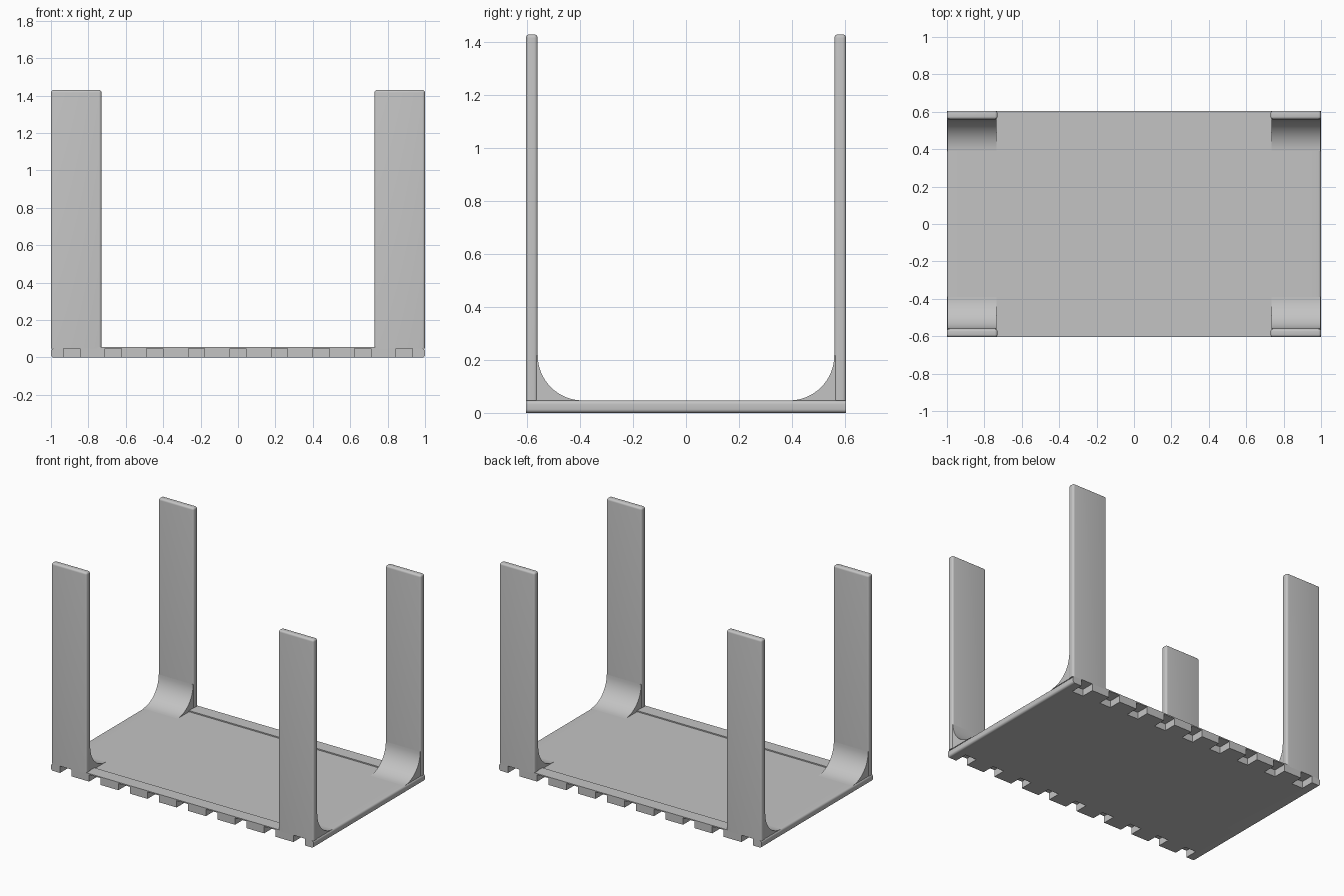
import bpy, bmesh, math

if "Cube" in bpy.data.objects:
    bpy.data.objects.remove(bpy.data.objects["Cube"], do_unlink=True)

# Overall sizes
HALF_X, HALF_Y, TOP = 1.0, 0.605, 1.43
FLOOR, RAIL_TOP, RAIL_Y = 0.047, 0.055, 0.515
LEG_X, LEG_Y = 0.73, 0.56
FILLET = 0.17
NOTCHES, NOTCH_W = 9, 0.087

grey = bpy.data.materials.new("plain grey")
grey.use_nodes = True
grey.diffuse_color = (0.55, 0.55, 0.55, 1)
grey.node_tree.nodes["Principled BSDF"].inputs["Base Color"].default_value = (0.55, 0.55, 0.55, 1)


def prism(name, points, depth, round_edge=None, radius=0.0):
    """Extrude a closed outline by a depth vector, rounding the edges picked by a rule."""
    bm = bmesh.new()
    face = bm.faces.new([bm.verts.new(p) for p in points])
    ext = bmesh.ops.extrude_face_region(bm, geom=[face])["geom"]
    bmesh.ops.translate(bm, vec=depth, verts=[g for g in ext if isinstance(g, bmesh.types.BMVert)])
    bmesh.ops.recalc_face_normals(bm, faces=bm.faces)
    if round_edge:
        picked = [e for e in bm.edges if round_edge(*(v.co for v in e.verts))]
        bmesh.ops.bevel(bm, geom=picked, offset=radius, segments=5, profile=0.5, affect="EDGES")
    mesh = bpy.data.meshes.new(name)
    bm.to_mesh(mesh)
    bm.free()
    mesh.materials.append(grey)
    obj = bpy.data.objects.new(name, mesh)
    bpy.context.collection.objects.link(obj)
    bpy.ops.object.select_all(action="DESELECT")
    obj.select_set(True)
    bpy.context.view_layer.objects.active = obj
    bpy.ops.object.shade_smooth_by_angle(angle=math.radians(35))
    return obj


def rect(x0, x1, y0, y1, z):
    return [(x0, y0, z), (x1, y0, z), (x1, y1, z), (x0, y1, z)]


# Base plate: comb outline with notches along front and back, rounded ends
front = [(-HALF_X, -HALF_Y, 0)]
for i in range(NOTCHES):
    c = (i - NOTCHES // 2) * 2 * HALF_X / NOTCHES
    a, b = c - NOTCH_W / 2, c + NOTCH_W / 2
    front += [(a, -HALF_Y, 0), (a, -RAIL_Y, 0), (b, -RAIL_Y, 0), (b, -HALF_Y, 0)]
front.append((HALF_X, -HALF_Y, 0))
outline = front + [(-x, -y, z) for x, y, z in front]


def plate_end(a, b):
    return abs(a.x) > HALF_X - 0.001 and abs(a.x - b.x) < 0.001 and abs(a.z - b.z) < 0.001


prism("base_plate", outline, (0, 0, FLOOR), plate_end, 0.014)


def leg_edge(a, b):
    upright = abs(a.z - b.z) > 0.1
    along_top = min(a.z, b.z) > TOP - 0.001
    return upright or along_top


for sy, end in ((-1, "front"), (1, "back")):
    # Thin raised rail that covers the notches between the legs
    prism(end + "_rail", rect(-LEG_X - 0.02, LEG_X + 0.02, sy * RAIL_Y, sy * HALF_Y, FLOOR),
          (0, 0, RAIL_TOP - FLOOR))
    for sx, side in ((-1, "right"), (1, "left")):
        # Upright flat leg with rounded edges
        prism(f"{end}_{side}_leg",
              rect(sx * LEG_X, sx * HALF_X, sy * LEG_Y, sy * HALF_Y, FLOOR),
              (0, 0, TOP - FLOOR), leg_edge, 0.014)
        # Concave fillet between leg and plate
        x = sx * (LEG_X + 0.004)
        profile = [(x, sy * (LEG_Y + 0.01), FLOOR)]
        cy, cz = LEG_Y - FILLET, FLOOR + FILLET
        for k in range(17):
            t = math.pi / 2 * k / 16
            profile.append((x, sy * (cy + FILLET * math.sin(t)), cz - FILLET * math.cos(t)))
        profile.append((x, sy * (LEG_Y + 0.01), cz))
        prism(f"{end}_{side}_fillet", profile, (sx * (HALF_X - LEG_X - 0.008), 0, 0))
